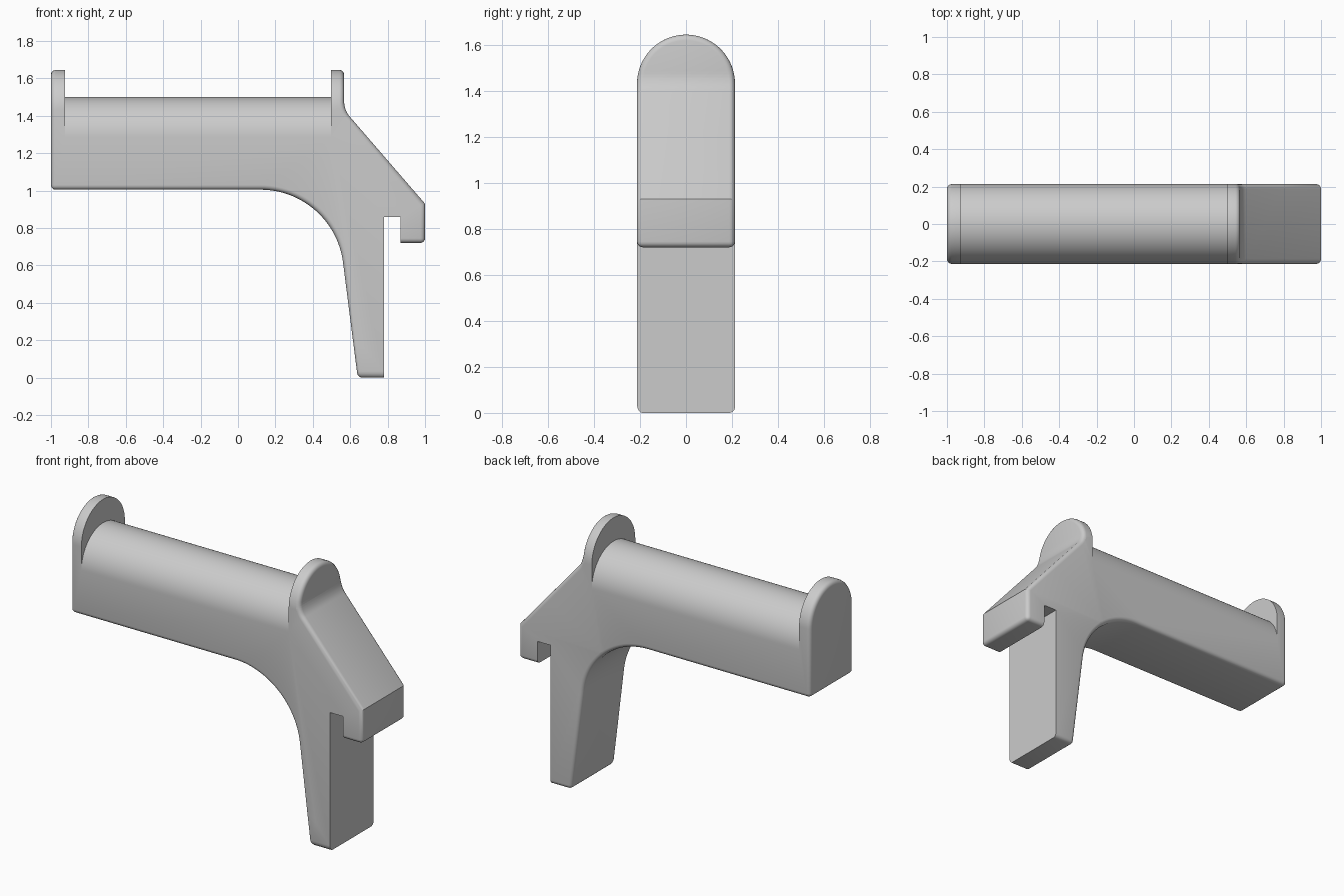
import bpy, bmesh, math
from mathutils import Vector

if "Cube" in bpy.data.objects:
    bpy.data.objects.remove(bpy.data.objects["Cube"], do_unlink=True)

HALF = 0.213          # half depth, also the radius of the rounded tops
BAR_Z, FLANGE_Z = 1.287, 1.432

grey = bpy.data.materials.new("light grey")
grey.use_nodes = True
colour = (0.6, 0.6, 0.6, 1)
grey.diffuse_color = colour
grey.node_tree.nodes["Principled BSDF"].inputs["Base Color"].default_value = colour


def arc(cx, cz, r, a0, a1, n):
    angles = [math.radians(a0 + (a1 - a0) * i / n) for i in range(n + 1)]
    return [(cx + r * math.cos(a), cz + r * math.sin(a)) for a in angles]


def prism(name, points, place, shift, helper=False):
    """Extrude a closed outline along a vector."""
    bm = bmesh.new()
    face = bm.faces.new([bm.verts.new(place(p)) for p in points])
    ext = bmesh.ops.extrude_face_region(bm, geom=[face])
    moved = [v for v in ext["geom"] if isinstance(v, bmesh.types.BMVert)]
    bmesh.ops.translate(bm, verts=moved, vec=shift)
    bmesh.ops.recalc_face_normals(bm, faces=bm.faces)
    mesh = bpy.data.meshes.new(name)
    bm.to_mesh(mesh)
    bm.free()
    mesh.materials.append(grey)
    ob = bpy.data.objects.new(name, mesh)
    bpy.context.collection.objects.link(ob)
    ob.hide_render = helper
    return ob


def side(p):
    return Vector((p[0], -HALF, p[1]))


def across(x):
    return lambda p: Vector((x, p[0], p[1]))


# Side outline: bar, curved bracket, leg, hook lip, slope and flange fillet
a, b, c = Vector((0.598, 1.395)), Vector((0.567, 1.43)), Vector((0.567, 1.485))
fillet = [a * (1 - t) ** 2 + b * 2 * t * (1 - t) + c * t * t
          for t in [i / 8 for i in range(9)]]
outline = [(-1, 1.005)] + arc(0.12, 0.56, 0.445, 90, 7, 28)
outline += [(0.64, 0), (0.83, 0), (0.83, 0.72), (1, 0.72), (1, 0.93)]
outline += [tuple(p) for p in fillet] + [(0.567, 1.645), (-1, 1.645)]
body = prism("hook_bracket", outline, side, (0, 2 * HALF, 0))

# Rounded flange silhouette, seen from the end
envelope = prism("flange_envelope",
                 [(-HALF, -0.2), (HALF, -0.2)] + arc(0, FLANGE_Z, HALF, 0, 180, 48),
                 across(-1.2), (2.4, 0, 0), True)

# Removes everything above the rounded bar between the flanges
bar_cut = prism("bar_cutter",
                [(0.4, BAR_Z), (0.4, 1.9), (-0.4, 1.9), (-0.4, BAR_Z)]
                + arc(0, BAR_Z, HALF, 180, 0, 48),
                across(-0.925), (1.422, 0, 0), True)

# Slot between leg and lip
slot_cut = prism("slot_cutter", [(0.78, -0.1), (0.87, -0.1), (0.87, 0.86), (0.78, 0.86)],
                 lambda p: Vector((p[0], -0.4, p[1])), (0, 0.8, 0), True)


def boolean(tool, operation):
    m = body.modifiers.new(tool.name, "BOOLEAN")
    m.object, m.operation, m.solver = tool, operation, "EXACT"


boolean(envelope, "INTERSECT")
bevel = body.modifiers.new("soft_edges", "BEVEL")
bevel.width, bevel.segments = 0.025, 4
bevel.limit_method, bevel.angle_limit = "ANGLE", math.radians(50)
bevel.use_clamp_overlap = False
boolean(bar_cut, "DIFFERENCE")
boolean(slot_cut, "DIFFERENCE")

# Apply the modifiers, then drop the helpers
bpy.context.view_layer.objects.active = body
body.select_set(True)
for m in list(body.modifiers):
    bpy.ops.object.modifier_apply(modifier=m.name)
for tool in (envelope, bar_cut, slot_cut):
    bpy.data.objects.remove(tool, do_unlink=True)
bpy.ops.object.shade_smooth_by_angle(angle=math.radians(30))
